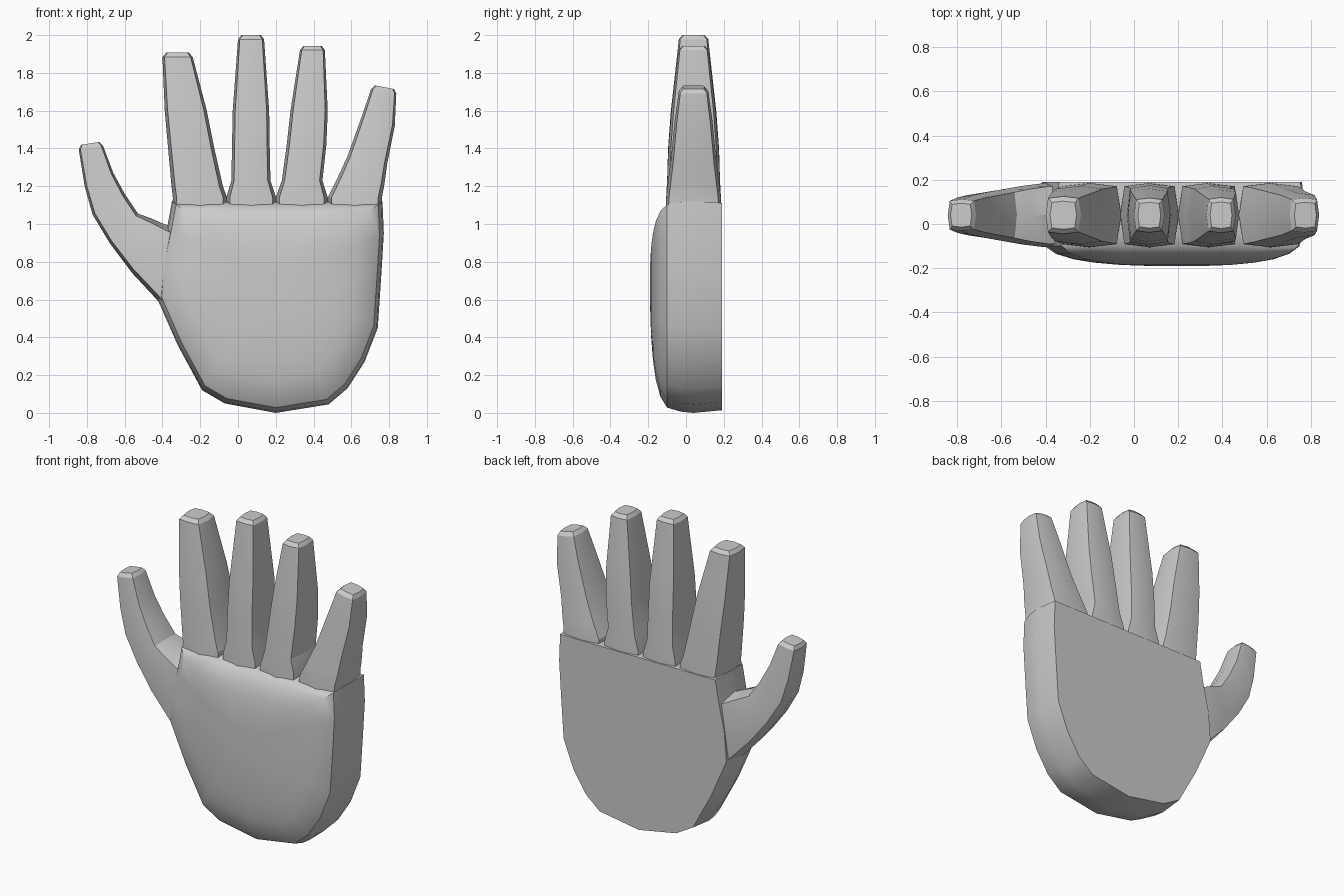
import bpy, bmesh
from mathutils import Vector

CY = 0.04  # mid-depth of the digits


def loft(name, rings, angle):
    """Skin a list of equal-length point rings and cap both ends."""
    bm = bmesh.new()
    loops = [[bm.verts.new(p) for p in r] for r in rings]
    n = len(loops[0])
    for a, b in zip(loops, loops[1:]):
        for i in range(n):
            j = (i + 1) % n
            bm.faces.new((a[i], a[j], b[j], b[i]))
    bm.faces.new(loops[0])
    bm.faces.new(loops[-1][::-1])
    bmesh.ops.recalc_face_normals(bm, faces=bm.faces)
    me = bpy.data.meshes.new(name)
    bm.to_mesh(me)
    bm.free()
    ob = bpy.data.objects.new(name, me)
    bpy.context.collection.objects.link(ob)
    bpy.context.view_layer.objects.active = ob
    ob.select_set(True)
    bpy.ops.object.shade_smooth_by_angle(angle=angle)
    ob.select_set(False)
    return ob


# Eight-sided digit section: u across, v in depth
SECTION = [(1, 0), (.86, .9), (0, 1), (-.86, .9),
           (-1, 0), (-.86, -.9), (0, -1), (.86, -.9)]


def digit(name, stations):
    """Each station: left x, z, right x, z, half depth. Tip is chamfered."""
    rings = []
    for lx, lz, rx, rz, h in stations:
        a, b = Vector((lx, CY, lz)), Vector((rx, CY, rz))
        mid, half = (a + b) / 2, (b - a) / 2
        rings.append([mid + half * u + Vector((0, h * v, 0)) for u, v in SECTION])
    side = half.normalized()
    out = Vector((-side.z, 0, side.x)) * 0.022
    rings.append([mid + (p - mid) * 0.75 + out for p in rings[-1]])
    return loft(name, rings, 0.35)


def finger(name, spans):
    return digit(name, [(l, z, r, z, h) for z, l, r, h in spans])


# Palm: flat back, domed front, made of shrinking copies of one outline
OUTLINE = [(-.35, 1.12), (-.375, .98), (-.415, .8), (-.43, .61), (-.32, .36),
           (-.19, .12), (-.07, .05), (.2, 0), (.48, .045), (.58, .13),
           (.67, .27), (.74, .45), (.76, .75), (.772, .95), (.765, 1.12),
           (.48, 1.12), (.2, 1.12), (-.06, 1.12)]
LAYERS = [(.19, .98), (.04, 1), (-.03, .99), (-.1, .96), (-.135, .88),
          (-.16, .75), (-.175, .6), (-.185, .42), (-.19, .2)]
loft("palm", [[(.2 + (x - .2) * s, y, .7 + (z - .7) * s) for x, z in OUTLINE]
              for y, s in LAYERS], 0.6)

# Fingers: z, left x, right x, half depth
finger("index_finger", [(1.02, -.35, -.06, .147), (1.14, -.345, -.058, .145),
                        (1.2, -.352, -.08, .14), (1.4, -.37, -.125, .132),
                        (1.6, -.388, -.165, .115), (1.885, -.40, -.24, .085)])
finger("middle_finger", [(1.02, -.06, .2, .147), (1.14, -.062, .202, .145),
                         (1.23, -.035, .172, .14), (1.4, -.032, .168, .135),
                         (1.6, -.028, .165, .12), (1.978, 0, .138, .078)])
finger("ring_finger", [(1.02, .2, .475, .147), (1.14, .2, .475, .145),
                       (1.23, .232, .447, .14), (1.42, .258, .468, .132),
                       (1.6, .278, .475, .117), (1.92, .328, .46, .08)])
digit("little_finger", [(.475, 1.02, .76, 1.02, .147), (.475, 1.14, .762, 1.14, .145),
                        (.525, 1.24, .775, 1.21, .135), (.58, 1.36, .79, 1.32, .12),
                        (.655, 1.57, .83, 1.52, .1), (.705, 1.715, .838, 1.69, .078)])

# Thumb sweeps out of the palm side
digit("thumb", [(-.2, .3, -.3, .97, .145), (-.43, .6, -.38, .995, .145),
                (-.56, .74, -.46, 1.03, .132), (-.68, .9, -.53, 1.055, .115),
                (-.77, 1.05, -.6, 1.16, .1), (-.812, 1.2, -.66, 1.27, .088),
                (-.843, 1.395, -.715, 1.415, .072)])
